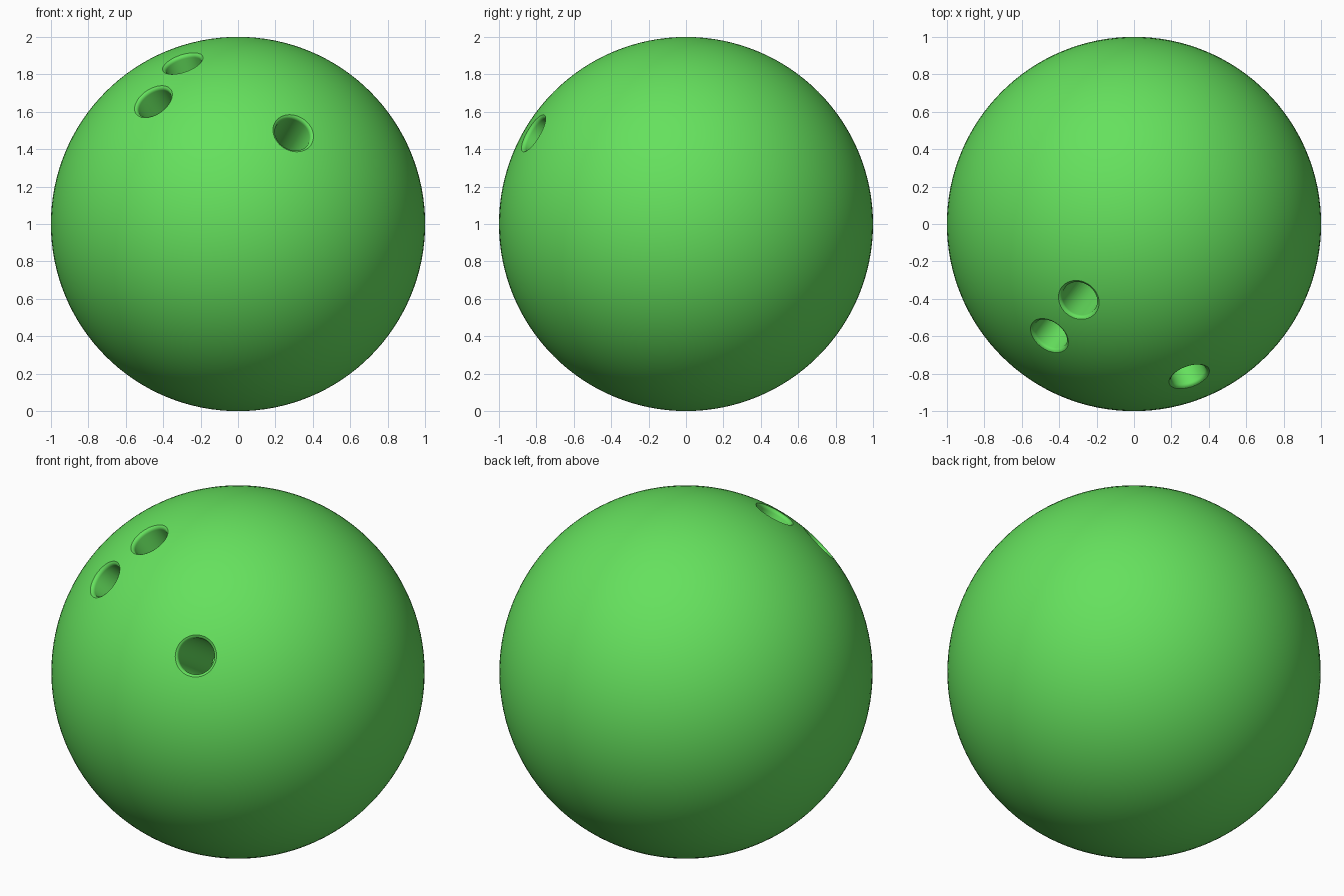
import bpy, bmesh, math
from mathutils import Vector

if "Cube" in bpy.data.objects:
    bpy.data.objects.remove(bpy.data.objects["Cube"])

CENTRE = Vector((0, 0, 1))
HOLE_R, LIP, DEPTH = 0.098, 0.02, 0.8

mat = bpy.data.materials.new("green")
mat.diffuse_color = (0.13, 0.75, 0.11, 1)
mat.use_nodes = True
mat.node_tree.nodes["Principled BSDF"].inputs["Base Color"].default_value = mat.diffuse_color

# Ball
bpy.ops.mesh.primitive_uv_sphere_add(segments=128, ring_count=64, radius=1, location=CENTRE)
ball = bpy.context.object
ball.name = "ball"
ball.data.materials.append(mat)


def hole_cutter(name, direction):
    """Lathed drill with a rounded lip, pointing out of the ball along direction."""
    d = Vector(direction).normalized()
    ro = HOLE_R + LIP
    top = math.sqrt(1 - ro * ro)
    profile = [(0, 1 - DEPTH), (HOLE_R, 1 - DEPTH)]
    for i in range(6):
        a = math.radians(75) * i / 5
        profile.append((ro - LIP * math.cos(a), top - LIP + LIP * math.sin(a)))
    profile += [(ro + 0.01, top + 0.015), (ro + 0.01, 1.1), (0, 1.1)]
    bm = bmesh.new()
    vs = [bm.verts.new((r, 0, z)) for r, z in profile]
    es = [bm.edges.new(p) for p in zip(vs, vs[1:])]
    bmesh.ops.spin(bm, geom=vs + es, cent=(0, 0, 0), axis=(0, 0, 1),
                   angle=2 * math.pi, steps=48)
    bmesh.ops.remove_doubles(bm, verts=bm.verts, dist=1e-5)
    bmesh.ops.recalc_face_normals(bm, faces=bm.faces)
    me = bpy.data.meshes.new(name)
    bm.to_mesh(me)
    bm.free()
    me.materials.append(mat)
    ob = bpy.data.objects.new(name, me)
    bpy.context.collection.objects.link(ob)
    ob.location = CENTRE
    ob.rotation_mode = 'QUATERNION'
    ob.rotation_quaternion = d.to_track_quat('Z', 'Y')
    ob.hide_render = True
    ob.hide_set(True)
    return ob


# Thumb hole and two finger holes
holes = {
    "thumb_hole_cutter": (0.297, -0.82, 0.488),
    "upper_finger_hole_cutter": (-0.297, -0.408, 0.863),
    "lower_finger_hole_cutter": (-0.455, -0.60, 0.658),
}
for name, direction in holes.items():
    mod = ball.modifiers.new(name, 'BOOLEAN')
    mod.operation = 'DIFFERENCE'
    mod.solver = 'EXACT'
    mod.object = hole_cutter(name, direction)

# Apply the cuts, then smooth everything but the hole floors
bpy.context.view_layer.objects.active = ball
ball.select_set(True)
bpy.context.view_layer.update()
for name in holes:
    bpy.ops.object.modifier_apply(modifier=name)
    bpy.data.objects.remove(bpy.data.objects[name])
bpy.ops.object.shade_smooth_by_angle(angle=math.radians(40))
